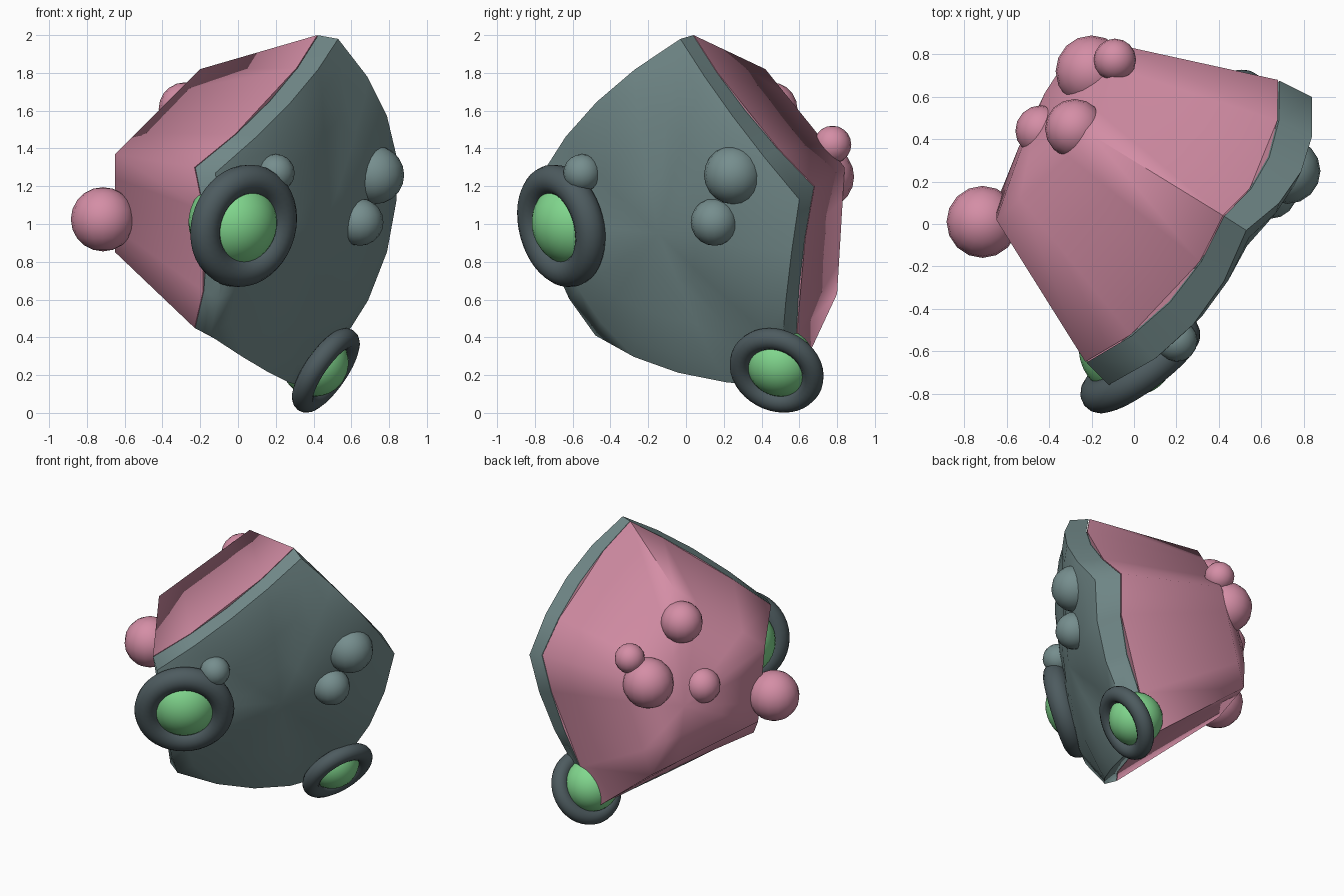
import bpy, bmesh
from mathutils import Vector
from math import radians

if "Cube" in bpy.data.objects:
    bpy.data.objects.remove(bpy.data.objects["Cube"])


def material(name, rgb):
    m = bpy.data.materials.new(name)
    m.use_nodes = True
    m.diffuse_color = (*rgb, 1)
    m.node_tree.nodes["Principled BSDF"].inputs["Base Color"].default_value = (*rgb, 1)
    return m


pink = material("rose pink", (0.66, 0.27, 0.38))
teal = material("grey teal", (0.18, 0.27, 0.27))
slate = material("dark slate", (0.075, 0.105, 0.115))
green = material("bright green", (0.22, 0.68, 0.27))


def finish(mat, name=None, angle=35):
    ob = bpy.context.object
    if name:
        ob.name = name
    ob.data.materials.append(mat)
    bpy.ops.object.shade_smooth_by_angle(angle=radians(angle))
    return ob


def loft(name, rings, tip, mat, angle):
    """Join closed rings, cap the first and fan the last to a tip point."""
    bm = bmesh.new()
    loops = [[bm.verts.new(p) for p in r] for r in rings]
    n = len(loops[0])
    bm.faces.new(loops[0])
    for low, high in zip(loops, loops[1:]):
        for i in range(n):
            j = (i + 1) % n
            bm.faces.new((low[i], low[j], high[j], high[i]))
    end = bm.verts.new(tip)
    for i in range(n):
        bm.faces.new((loops[-1][i], loops[-1][(i + 1) % n], end))
    bmesh.ops.recalc_face_normals(bm, faces=bm.faces)
    me = bpy.data.meshes.new(name)
    bm.to_mesh(me)
    bm.free()
    ob = bpy.data.objects.new(name, me)
    bpy.context.collection.objects.link(ob)
    bpy.ops.object.select_all(action='DESELECT')
    ob.select_set(True)
    bpy.context.view_layer.objects.active = ob
    finish(mat, angle=angle)


out = Vector((0.8, -0.56, -0.18)).normalized()


def bowed(points, bow=0.0, spread=0.0):
    """Cut each side in four, arching it along the face direction and outwards."""
    points = [Vector(p) for p in points]
    centre = sum(points, Vector()) / len(points)
    ring = []
    for i, p in enumerate(points):
        q = points[(i + 1) % len(points)]
        radial = ((p + q) / 2 - centre).normalized()
        for k in range(4):
            f = k / 4
            ring.append(p.lerp(q, f) + (out * bow + radial * spread) * 4 * f * (1 - f))
    return ring


# Pink body: five-cornered rim (apex first) flaring into a blunt dome
rim = bowed(((0.42, 0.04, 2.0), (0.68, 0.68, 1.2), (0.28, 0.59, 0.18),
             (-0.23, -0.45, 0.45), (-0.23, -0.65, 1.3)), 0.09, 0.02)
dome = bowed(((-0.2, 0.42, 1.82), (-0.05, 0.84, 1.3), (-0.28, 0.8, 0.63),
              (-0.65, 0.1, 0.85), (-0.65, 0.02, 1.37)))
tip = Vector((-0.42, 0.62, 1.1))
cap = [p.lerp(tip, 0.5) - out * 0.01 for p in dome]
loft("body", [rim, dome, cap], tip, pink, 70)

# Teal face shell: arching edge whose bow fades into a shallow convex face
corners = ((0.53, -0.03, 1.98), (0.84, 0.6, 1.13), (0.34, 0.5, 0.14),
           (-0.15, -0.48, 0.41), (-0.12, -0.76, 1.27))
edge = bowed(corners, 0.1, 0.045)
flat = bowed(corners, 0.0, 0.045)
middle = sum(edge, Vector()) / len(edge)
rings = [[p.lerp(e, 0.04) for p, e in zip(rim, edge)], edge]
for f, h in ((0.86, 0.05), (0.6, 0.1), (0.3, 0.13)):
    rings.append([middle.lerp(a.lerp(b, f), f) + out * h for a, b in zip(flat, edge)])
loft("face_shell", rings, middle + out * 0.135, teal, 75)


# Eyes: a ball set in a thick ring
def eye(label, centre, axis, major, minor, ball):
    centre, axis = Vector(centre), Vector(axis).normalized()
    turn = axis.to_track_quat('Z', 'Y').to_euler()
    bpy.ops.mesh.primitive_torus_add(location=centre, rotation=turn, major_radius=major,
                                     minor_radius=minor, major_segments=40, minor_segments=14)
    finish(slate, label + "_eye_ring", 60)
    bpy.ops.mesh.primitive_uv_sphere_add(location=centre - axis * ball * 0.42, rotation=turn,
                                         radius=ball, segments=32, ring_count=16)
    finish(green, label + "_eye_ball", 60)


eye("upper", (0.03, -0.66, 0.99), (0.56, -0.76, -0.2), 0.25, 0.08, 0.235)
eye("lower", (0.465, 0.48, 0.225), (0.79, -0.28, -0.55), 0.2, 0.057, 0.18)


# Round warts on both halves
def warts(label, mat, spots):
    for i, (x, y, z, r) in enumerate(spots, 1):
        bpy.ops.mesh.primitive_uv_sphere_add(location=(x, y, z), radius=r,
                                             segments=16, ring_count=10)
        finish(mat, f"{label}_wart_{i}", 60)


warts("body", pink, ((-0.715, 0.01, 1.025, 0.17), (-0.2, 0.72, 1.25, 0.17),
                     (-0.09, 0.775, 1.42, 0.1), (-0.44, 0.44, 1.19, 0.12),
                     (-0.28, 0.45, 1.61, 0.14)))
warts("shell", teal, ((0.725, 0.25, 1.26, 0.155), (0.645, 0.15, 1.01, 0.125),
                      (0.2, -0.55, 1.27, 0.1)))
